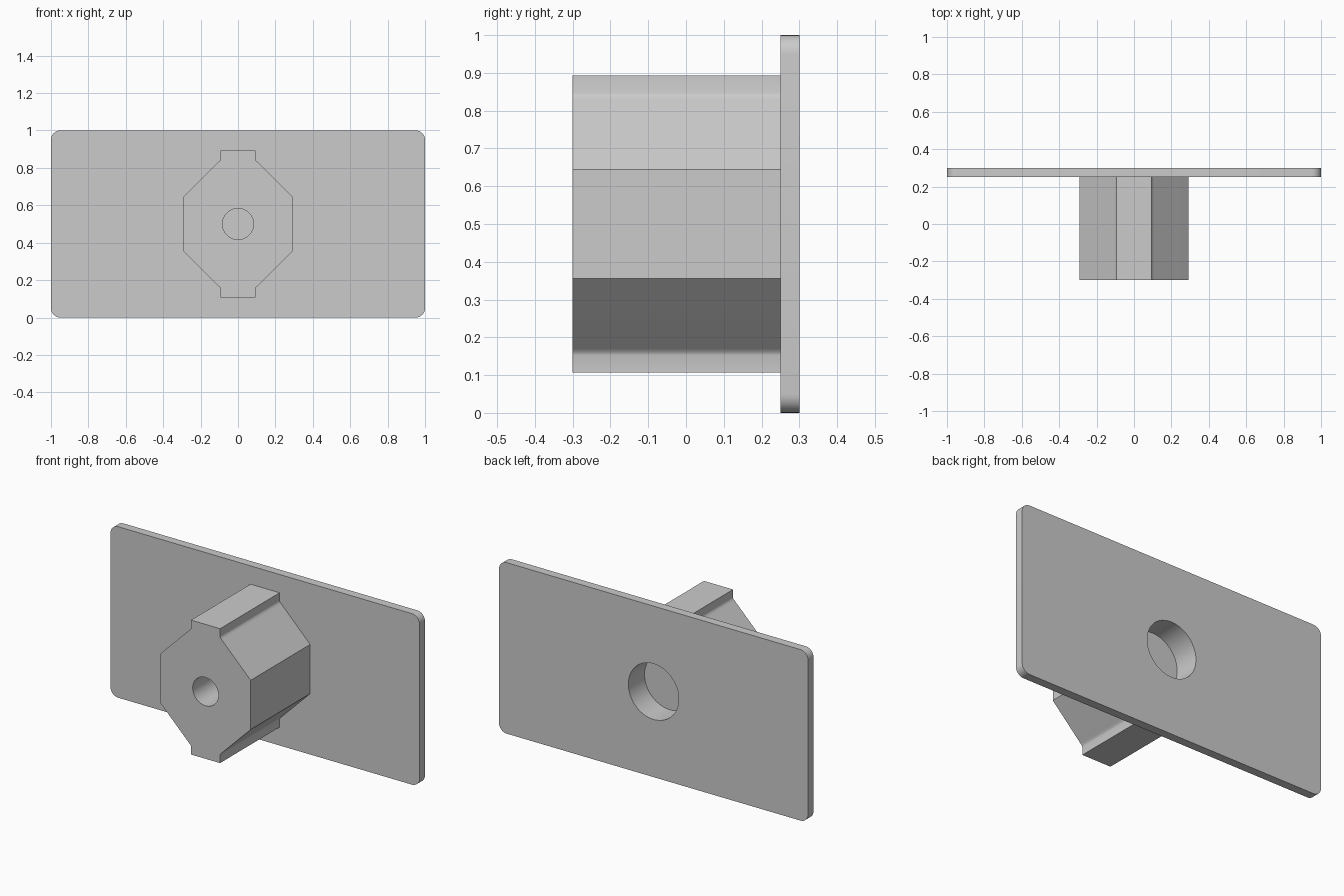
import bpy
from math import pi, radians, sin, cos

if "Cube" in bpy.data.objects:
    bpy.data.objects.remove(bpy.data.objects["Cube"], do_unlink=True)

# One flat grey for everything
grey = bpy.data.materials.new("light_grey")
grey.use_nodes = True
colour = (0.6, 0.6, 0.6, 1)
grey.diffuse_color = colour
grey.node_tree.nodes["Principled BSDF"].inputs["Base Color"].default_value = colour

MID = 0.5            # height of the shared axis
FRONT, JOIN, BACK = -0.3, 0.25, 0.3


def extrude(name, outline, y0, y1):
    """Solid from a counter-clockwise (x, z) outline, centred on the axis."""
    n = len(outline)
    verts = [(x, y, z + MID) for y in (y0, y1) for x, z in outline]
    faces = [list(range(n)), list(range(2 * n - 1, n - 1, -1))]
    faces += [[(i + 1) % n, i, n + i, n + (i + 1) % n] for i in range(n)]
    mesh = bpy.data.meshes.new(name)
    mesh.from_pydata(verts, [], faces)
    mesh.materials.append(grey)
    obj = bpy.data.objects.new(name, mesh)
    bpy.context.collection.objects.link(obj)
    return obj


def arc(cx, cz, r, start, sweep, steps):
    return [(cx + r * cos(start + sweep * i / steps),
             cz + r * sin(start + sweep * i / steps)) for i in range(steps + 1)]


def drill(obj, name, r, y0, y1):
    """Cut a round hole along y and drop the cutter."""
    cutter = extrude(name, arc(0, 0, r, 0, 2 * pi, 64)[:-1], y0, y1)
    mod = obj.modifiers.new(name, 'BOOLEAN')
    mod.operation, mod.solver, mod.object = 'DIFFERENCE', 'EXACT', cutter
    bpy.context.view_layer.objects.active = obj
    bpy.ops.object.modifier_apply(modifier=name)
    bpy.data.objects.remove(cutter, do_unlink=True)


# Back plate with rounded corners
R = 0.05
corners = [(1, 1), (-1, 1), (-1, -1), (1, -1)]
outline = []
for i, (sx, sz) in enumerate(corners):
    outline += arc(sx * (1 - R), sz * (0.5 - R), R, i * pi / 2, pi / 2, 8)
plate = extrude("back_plate", outline, JOIN, BACK)

# Octagonal block with a tab above and below, softened where tab meets slope
quarter = [(0.292, 0.144), (0.106, 0.33), (0.0965, 0.339), (0.094, 0.347), (0.094, 0.393)]
half = quarter + [(-x, z) for x, z in reversed(quarter)]
block = extrude("octagonal_block", half + [(-x, -z) for x, z in half], FRONT, JOIN)

# Blind bore in front, wider pocket behind
drill(block, "front_bore", 0.083, FRONT - 0.1, 0.0)
drill(block, "rear_pocket", 0.163, 0.15, BACK + 0.1)
drill(plate, "rear_pocket", 0.163, 0.15, BACK + 0.1)

# Smooth the rounded parts, keep real edges sharp
for obj in (plate, block):
    bpy.ops.object.select_all(action='DESELECT')
    obj.select_set(True)
    bpy.context.view_layer.objects.active = obj
    bpy.ops.object.shade_smooth_by_angle(angle=radians(35))
